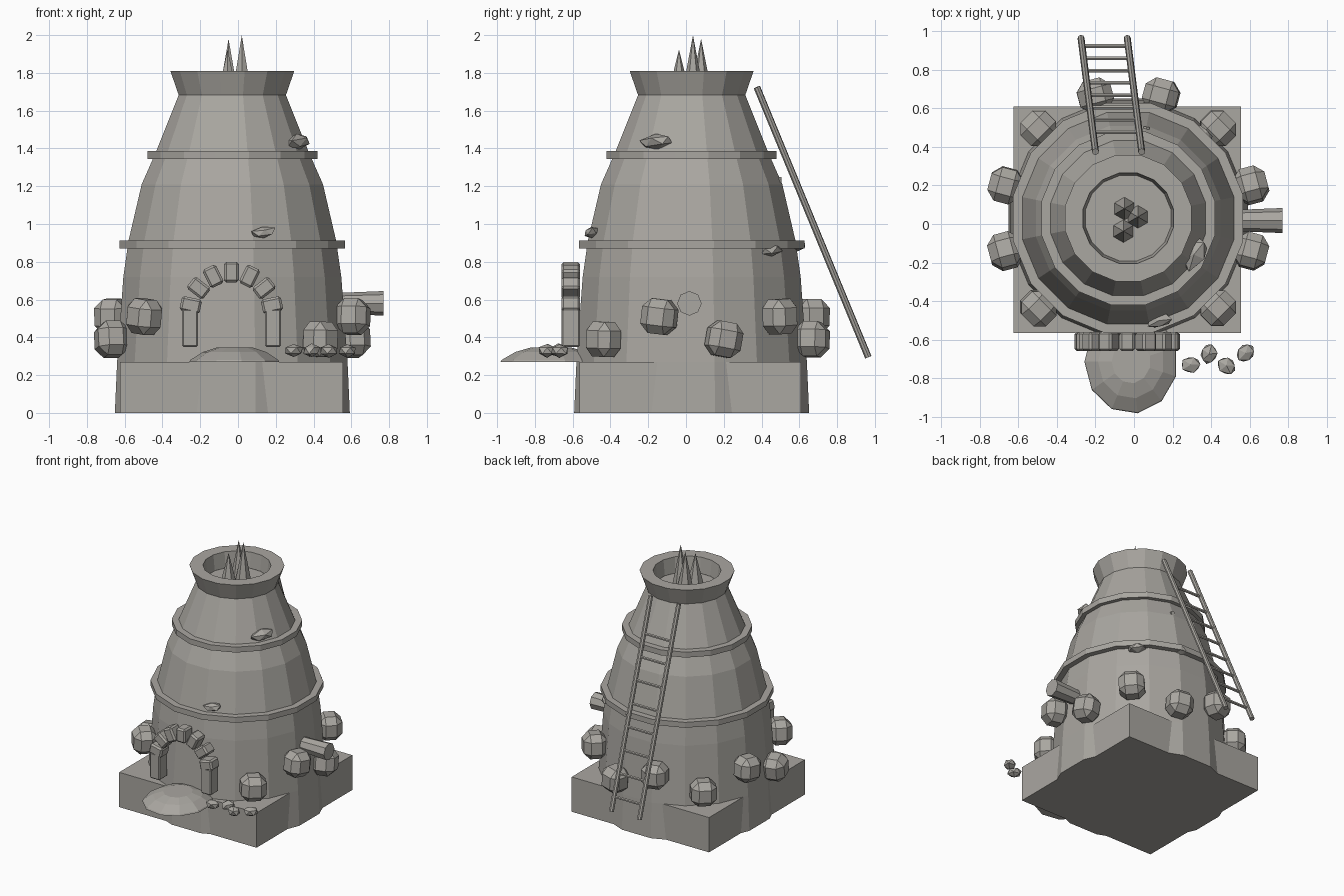
import bpy, bmesh, math, random
from mathutils import Matrix, Vector

random.seed(4)
if "Cube" in bpy.data.objects:
    bpy.data.objects.remove(bpy.data.objects["Cube"], do_unlink=True)

stone = bpy.data.materials.new("warm_grey_stone")
stone.use_nodes = True
GREY = (0.40, 0.385, 0.355, 1)
stone.diffuse_color = GREY
stone.node_tree.nodes["Principled BSDF"].inputs["Base Color"].default_value = GREY

CX, CY = -0.03, 0.03          # tower axis
SIDES = 16


def add_object(name, bm, matrix=None):
    bmesh.ops.recalc_face_normals(bm, faces=bm.faces)
    mesh = bpy.data.meshes.new(name)
    bm.to_mesh(mesh)
    bm.free()
    mesh.materials.append(stone)
    obj = bpy.data.objects.new(name, mesh)
    if matrix:
        obj.matrix_world = matrix
    bpy.context.collection.objects.link(obj)
    return obj


def lathe(name, profile, sides, centre, closed=False, scale=(1, 1)):
    """Revolve (half width, z) points; open profiles get flat caps."""
    bm = bmesh.new()
    rings = []
    for r, z in profile:
        ring = []
        for i in range(sides):
            a = math.tau * (i + 0.5) / sides
            rr = r / math.cos(math.pi / sides)
            ring.append(bm.verts.new((centre[0] + rr * math.cos(a) * scale[0],
                                      centre[1] + rr * math.sin(a) * scale[1], z)))
        rings.append(ring)
    pairs = list(zip(rings, rings[1:]))
    if closed:
        pairs.append((rings[-1], rings[0]))
    else:
        bm.faces.new(rings[0])
        bm.faces.new(rings[-1])
    for lo, hi in pairs:
        for i in range(sides):
            j = (i + 1) % sides
            bm.faces.new((lo[i], lo[j], hi[j], hi[i]))
    return add_object(name, bm)


def block(name, size, matrix, bevel=0.0):
    bm = bmesh.new()
    bmesh.ops.create_cube(bm, size=1, matrix=Matrix.Diagonal((*size, 1)))
    if bevel:
        bmesh.ops.bevel(bm, geom=bm.edges[:], offset=bevel, segments=1,
                        affect='EDGES', profile=0.5)
    return add_object(name, bm, matrix)


def rod(name, start, end, r1, r2, sides):
    start, end = Vector(start), Vector(end)
    axis = end - start
    bm = bmesh.new()
    bmesh.ops.create_cone(bm, cap_ends=True, segments=sides, radius1=r1,
                          radius2=r2, depth=axis.length)
    turn = axis.to_track_quat('Z', 'Y').to_matrix().to_4x4()
    return add_object(name, bm, Matrix.Translation((start + end) / 2) @ turn)


def pebble(name, size, matrix, jitter):
    bm = bmesh.new()
    bmesh.ops.create_icosphere(bm, subdivisions=1, radius=1)
    for v in bm.verts:
        v.co *= random.uniform(1 - jitter, 1 + jitter)
        v.co = Vector(c * s for c, s in zip(v.co, size))
    return add_object(name, bm, matrix)


def around(angle, radius, z):
    """Frame on the tower wall, local x pointing outward."""
    a = math.radians(angle)
    return (Matrix.Translation((CX + radius * math.cos(a), CY + radius * math.sin(a), z))
            @ Matrix.Rotation(a, 4, 'Z'))


# Square plinth
block("base_slab", (1.18, 1.175, 0.27), Matrix.Translation((-0.035, 0.0225, 0.135)))

# Tower wall with flared, hollow rim
lathe("tower_wall", [(0.622, 0), (0.61, 0.27), (0.577, 0.72), (0.55, 0.91),
                     (0.48, 1.21), (0.405, 1.38), (0.283, 1.685)], SIDES, (CX, CY))
lathe("top_rim", [(0.283, 1.68), (0.328, 1.81), (0.235, 1.81), (0.222, 1.69)],
      SIDES, (CX, CY), closed=True)
for name, inner, outer, z in (("lower_band", 0.53, 0.597, 0.87),
                              ("upper_band", 0.38, 0.45, 1.345)):
    lathe(name, [(inner, z), (outer, z), (outer, z + 0.042), (inner, z + 0.042)],
          SIDES, (CX, CY), closed=True)

# Spikes inside the opening
for i, (x, y, top) in enumerate([(-0.05, 0.08, 1.98), (0.02, 0.037, 2.0),
                                 (-0.055, -0.037, 1.925)]):
    rod(f"spike_{i + 1}", (x, y, 1.68), (x, y, top), 0.06, 0, 6)

# Door arch
AX, AY, AZ, AR = -0.035, -0.61, 0.525, 0.22
for side, name in ((-1, "right"), (1, "left")):
    block(f"arch_pillar_{name}", (0.085, 0.1, 0.2),
          Matrix.Translation((AX + side * AR, AY, 0.45)), 0.008)
for i in range(7):
    a = math.radians(12 + 26 * i)
    place = Matrix.Translation((AX + AR * math.cos(a), AY, AZ + AR * math.sin(a)))
    block(f"arch_stone_{i + 1}", (0.108, 0.1, 0.078),
          place @ Matrix.Rotation(-a, 4, 'Y'), 0.012)

# Doorstep mound and loose rubble
lathe("doorstep_mound", [(0.24, 0.27), (0.235, 0.28), (0.17, 0.322), (0.10, 0.345)],
      11, (-0.015, -0.715), scale=(0.97, 1.08))
for i, (x, y) in enumerate([(0.295, -0.73), (0.39, -0.675), (0.48, -0.735), (0.58, -0.67)]):
    spin = Matrix.Rotation(i * 1.3, 4, 'Z')
    pebble(f"rubble_{i + 1}", (0.055, 0.046, 0.036),
           Matrix.Translation((x, y, 0.33)) @ spin, 0.1)

# Boulders set into the wall, leaving the door side free
for k in range(12):
    angle = 15 + 30 * k
    if angle in (255, 285):
        continue
    tilt = Matrix.Rotation(random.uniform(-0.2, 0.2), 4, 'X')
    block(f"boulder_{k + 1}", (0.17, 0.18, 0.185),
          around(angle, 0.66, 0.51 if k % 2 else 0.39) @ tilt, 0.046)

# Broken wall chips: angle, radius, z, size
for i, (angle, radius, z, size) in enumerate([
        (-28, 0.39, 1.435, (0.06, 0.10, 0.042)),
        (-73, 0.555, 0.955, (0.04, 0.07, 0.032)),
        (48, 0.565, 0.865, (0.055, 0.075, 0.032)),
        (80, 0.57, 0.885, (0.05, 0.05, 0.032))]):
    pebble(f"wall_chip_{i + 1}", size,
           around(angle, radius, z) @ Matrix.Rotation(0.15, 4, 'X'), 0.15)
rod("wall_peg", (0.06, 0.42, 1.23), (0.065, 0.505, 1.23), 0.018, 0.018, 6)

# Side pipe
rod("side_pipe", (0.45, 0.018, 0.58), (0.77, 0.018, 0.58), 0.052, 0.065, 8)

# Leaning ladder
foot_r, foot_l = Vector((-0.275, 0.965, 0.295)), Vector((-0.035, 0.965, 0.295))
lean = Vector((0.075, -0.59, 1.43))
for name, foot in (("right", foot_r), ("left", foot_l)):
    rod(f"ladder_rail_{name}", foot, foot + lean, 0.018, 0.018, 8)
for i in range(8):
    up = lean * (0.07 + 0.108 * i)
    over = Vector((0.012, 0, 0))
    rod(f"ladder_rung_{i + 1}", foot_r + up - over, foot_l + up + over, 0.011, 0.011, 6)
